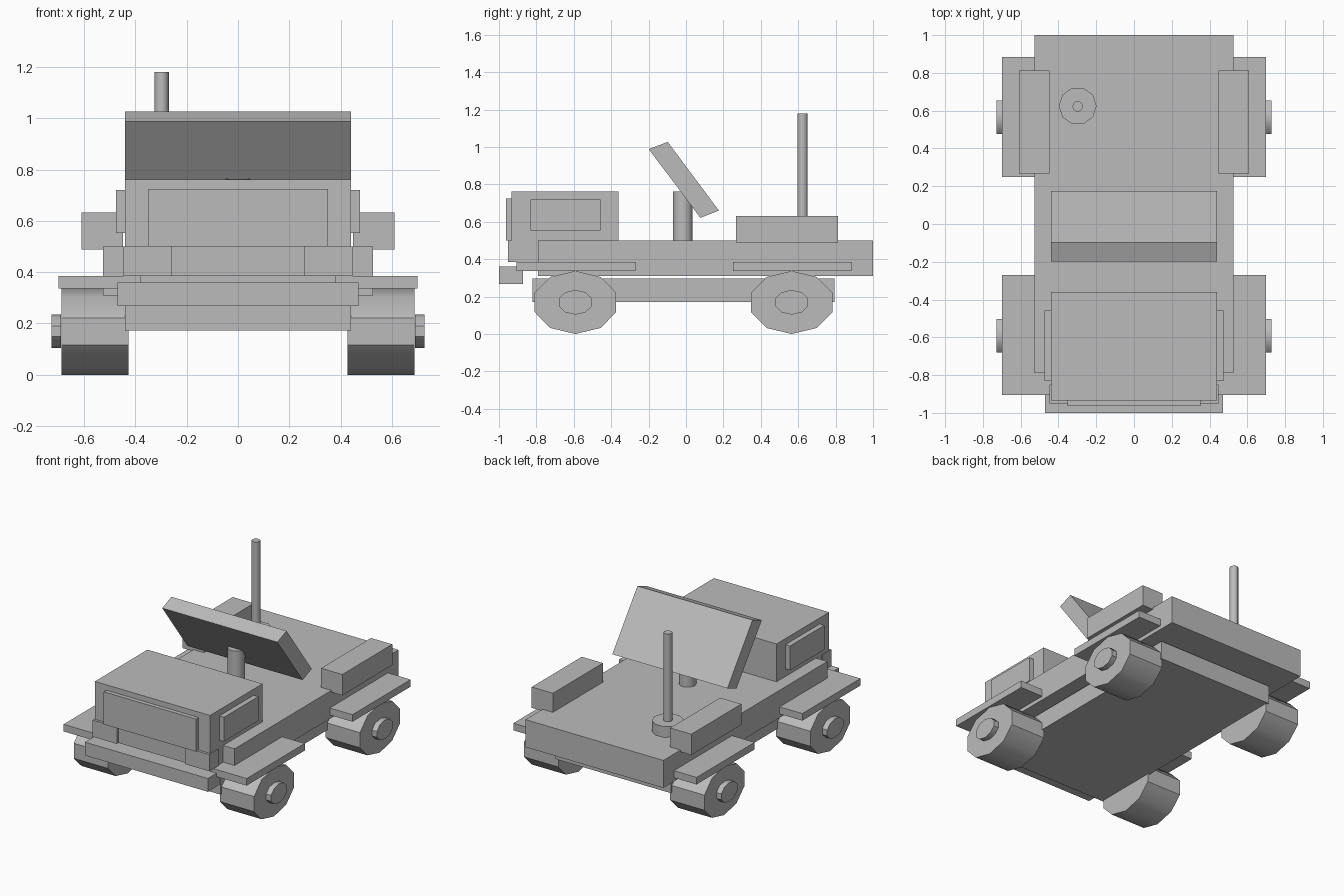
import bpy, bmesh, math
from mathutils import Matrix

if "Cube" in bpy.data.objects:
    bpy.data.objects.remove(bpy.data.objects["Cube"])

grey = bpy.data.materials.new("plain grey")
grey.diffuse_color = (0.5, 0.5, 0.5, 1)
grey.use_nodes = True
grey.node_tree.nodes["Principled BSDF"].inputs["Base Color"].default_value = grey.diffuse_color


def finish(name, bm, smooth=False):
    bmesh.ops.recalc_face_normals(bm, faces=bm.faces)
    mesh = bpy.data.meshes.new(name)
    bm.to_mesh(mesh)
    bm.free()
    mesh.materials.append(grey)
    ob = bpy.data.objects.new(name, mesh)
    bpy.context.collection.objects.link(ob)
    if smooth:
        bpy.ops.object.select_all(action='DESELECT')
        ob.select_set(True)
        bpy.context.view_layer.objects.active = ob
        bpy.ops.object.shade_smooth_by_angle(angle=math.radians(40))
    return ob


def box(name, x, y, z):
    """Box from (low, high) ranges on each axis."""
    bm = bmesh.new()
    mid = [(a + b) / 2 for a, b in (x, y, z)]
    size = [b - a for a, b in (x, y, z)]
    bmesh.ops.create_cube(bm, size=1, matrix=Matrix.Translation(mid) @ Matrix.Diagonal((*size, 1)))
    return finish(name, bm)


def box_pair(name, x, y, z):
    box(name + "_right", x, y, z)
    box(name + "_left", (-x[1], -x[0]), y, z)


def cylinder(name, centre, radii, depth, along_x=False):
    """Ten-sided cylinder; radii are (vertex direction, across)."""
    bm = bmesh.new()
    turn = Matrix.Rotation(math.pi / 2, 4, 'Y') if along_x else Matrix.Identity(4)
    m = Matrix.Translation(centre) @ turn @ Matrix.Diagonal((radii[0], radii[1], depth, 1))
    bmesh.ops.create_cone(bm, cap_ends=True, segments=10, radius1=1, radius2=1, depth=1)
    # put a vertex on the local x axis
    a = math.atan2(bm.verts[:][0].co.y, bm.verts[:][0].co.x)
    bmesh.ops.transform(bm, matrix=m @ Matrix.Rotation(-a, 4, 'Z'), verts=bm.verts)
    return finish(name, bm, smooth=True)


# Body
box("chassis", (-0.44, 0.44), (-0.82, 0.794), (0.172, 0.297))
box("deck", (-0.527, 0.527), (-0.79, 1.0), (0.31, 0.5))
box("hood", (-0.44, 0.44), (-0.934, -0.36), (0.385, 0.762))
box("grille", (-0.352, 0.352), (-0.963, -0.934), (0.5, 0.725))
box("bumper", (-0.47, 0.47), (-1.0, -0.872), (0.268, 0.36))
box_pair("headlight", (0.26, 0.447), (-0.951, -0.85), (0.385, 0.5))
box_pair("hood_side_panel", (0.43, 0.475), (-0.832, -0.457), (0.552, 0.72))
box_pair("rear_side_box", (0.448, 0.61), (0.267, 0.813), (0.488, 0.632))

# Fenders, wheels and hubs
for end, y0, y1, wy in (("front", -0.905, -0.27, -0.591), ("rear", 0.25, 0.885, 0.565)):
    box_pair(end + "_fender", (0.38, 0.7), (y0, y1), (0.336, 0.385))
    for side, s in (("right", 1), ("left", -1)):
        cylinder(f"{end}_wheel_{side}", (s * 0.558, wy, 0.1685), (0.1685, 0.229), 0.262, True)
        cylinder(f"{end}_hub_{side}", (s * 0.709, wy, 0.1695), (0.066, 0.093), 0.037, True)

# Slanted windshield, extruded from its side profile
bm = bmesh.new()
profile = [(-0.199, 0.988), (-0.098, 1.027), (0.176, 0.66), (0.077, 0.621)]
face = bm.faces.new([bm.verts.new((-0.44, y, z)) for y, z in profile])
ext = bmesh.ops.extrude_face_region(bm, geom=[face])
bmesh.ops.translate(bm, vec=(0.88, 0, 0), verts=[v for v in ext["geom"] if isinstance(v, bmesh.types.BMVert)])
finish("windshield", bm)

# Post under the windshield, and the mast on its round base
cylinder("windshield_post", (0, -0.017, 0.632), (0.055, 0.055), 0.262)
cylinder("mast_base", (-0.298, 0.625, 0.537), (0.1, 0.1), 0.075)
cylinder("mast", (-0.298, 0.623, 0.84), (0.028, 0.028), 0.68)
